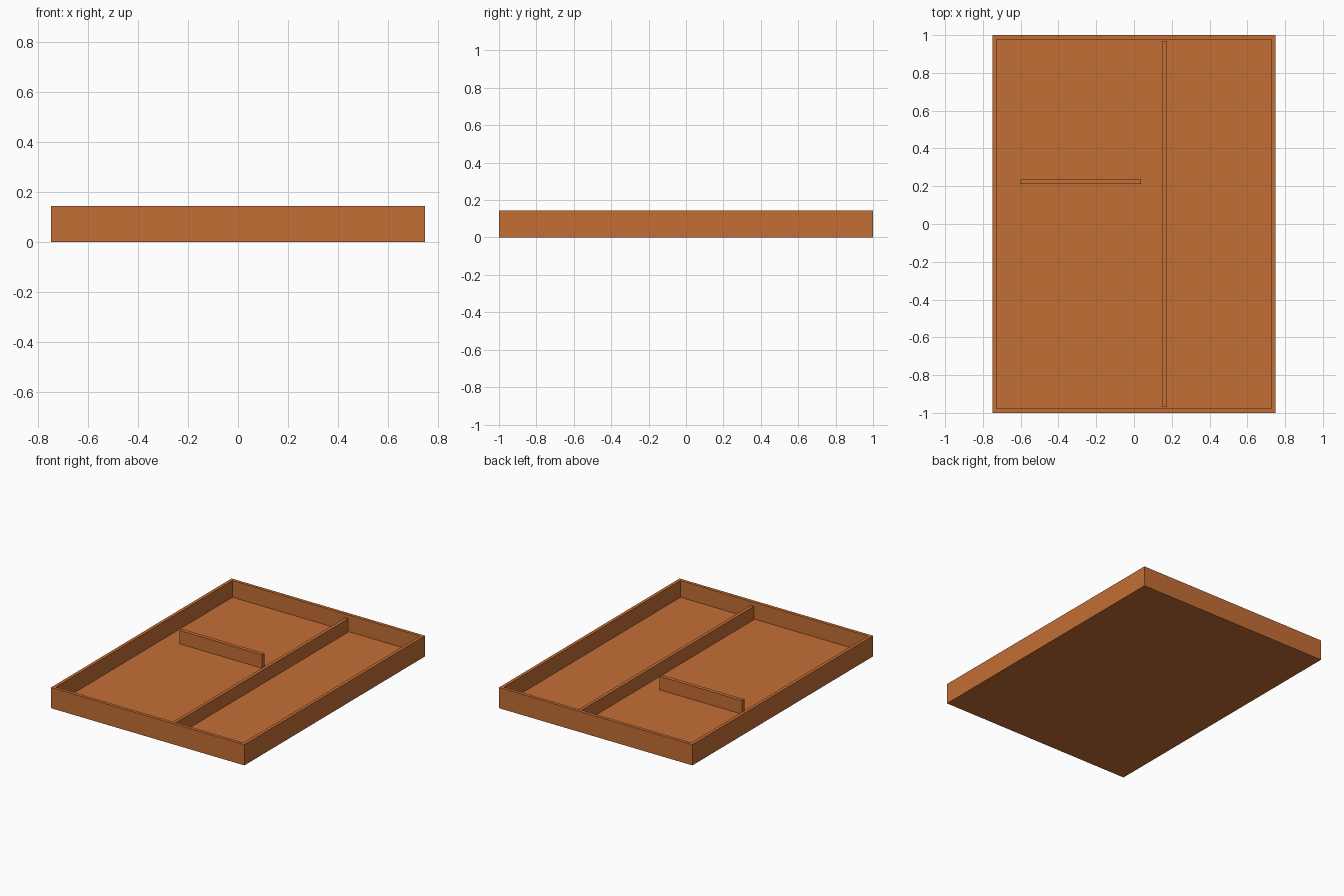
import bpy
import bmesh
from mathutils import Vector

if "Cube" in bpy.data.objects:
    bpy.data.objects.remove(bpy.data.objects["Cube"], do_unlink=True)

WIDTH, LENGTH, HEIGHT = 1.5, 2.0, 0.145
WALL, FLOOR, DIVIDER_TOP = 0.032, 0.028, 0.122

wood = bpy.data.materials.new("warm_brown")
wood.use_nodes = True
colour = (0.552, 0.156, 0.036, 1)
wood.diffuse_color = colour
wood.node_tree.nodes["Principled BSDF"].inputs["Base Color"].default_value = colour


def box(bm, low, high):
    """Add a box spanning two opposite corners."""
    low, high = Vector(low), Vector(high)
    for v in bmesh.ops.create_cube(bm, size=1)["verts"]:
        v.co = (low + high) / 2 + v.co * (high - low)


def finish(bm, name):
    mesh = bpy.data.meshes.new(name)
    bm.to_mesh(mesh)
    bm.free()
    mesh.materials.append(wood)
    bpy.context.collection.objects.link(bpy.data.objects.new(name, mesh))


# Tray: solid block with its top face inset and sunk to the floor
bm = bmesh.new()
box(bm, (-WIDTH / 2, -LENGTH / 2, 0), (WIDTH / 2, LENGTH / 2, HEIGHT))
bm.normal_update()
top = next(f for f in bm.faces if f.normal.z > 0.9)
bmesh.ops.inset_region(bm, faces=[top], thickness=WALL)
pocket = bmesh.ops.extrude_discrete_faces(bm, faces=[top])["faces"][0]
bmesh.ops.translate(bm, verts=pocket.verts, vec=(0, 0, FLOOR - HEIGHT))
bmesh.ops.recalc_face_normals(bm, faces=bm.faces)
finish(bm, "tray")

# Long divider running between the front and back walls
bm = bmesh.new()
end = LENGTH / 2 - WALL
box(bm, (0.152, -end, FLOOR), (0.175, end, DIVIDER_TOP))
finish(bm, "long_divider")

# Short free-standing divider in the wide compartment
bm = bmesh.new()
box(bm, (-0.6, 0.211, FLOOR), (0.037, 0.238, DIVIDER_TOP))
finish(bm, "short_divider")
